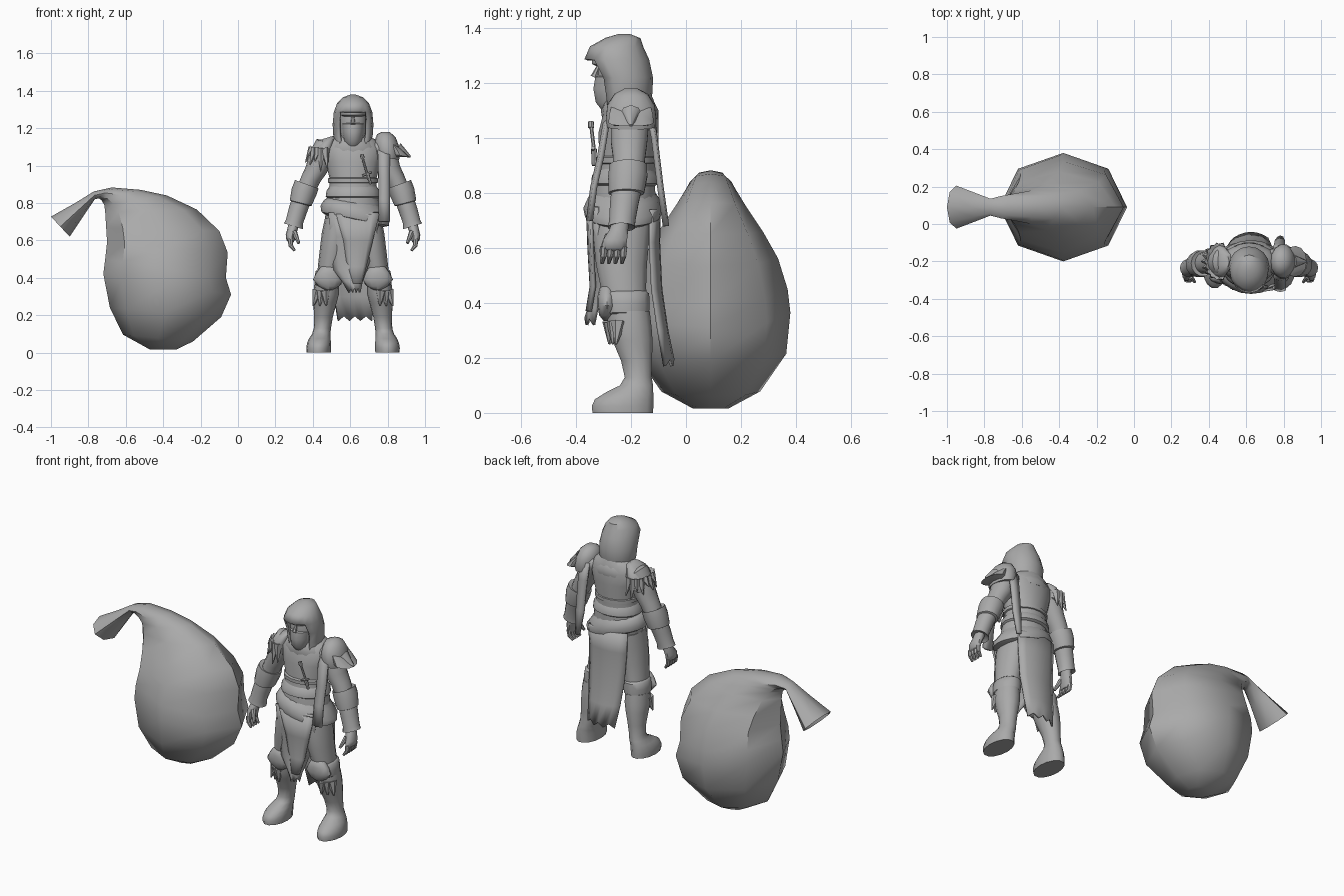
import bpy, bmesh, math
from mathutils import Vector

CX, SY = 0.615, 0.09          # figure centre line in x, sack centre line in y
grey = bpy.data.materials.new("plain_grey")
grey.diffuse_color = (0.4, 0.4, 0.4, 1)


def finish(name, bm, thick=0):
    bmesh.ops.remove_doubles(bm, verts=bm.verts, dist=1e-5)
    bmesh.ops.recalc_face_normals(bm, faces=bm.faces)
    me = bpy.data.meshes.new(name)
    bm.to_mesh(me)
    bm.free()
    me.materials.append(grey)
    ob = bpy.data.objects.new(name, me)
    bpy.context.collection.objects.link(ob)
    if thick:
        m = ob.modifiers.new("thickness", 'SOLIDIFY')
        m.thickness, m.offset = thick, 0
    return ob


def loft(name, rings, n=14, ox=CX, s=1, cut=None, thick=0, caps=True):
    """Skin elliptical rings (x, y, z, rx, ry, tilt); s=-1 mirrors in x."""
    bm = bmesh.new()
    loops = []
    for r in rings:
        x, y, z, rx, ry = r[:5]
        t = r[5] if len(r) > 5 else 0
        loop = []
        for i in range(n):
            a = 2 * math.pi * i / n
            d = rx * math.cos(a)
            loop.append(bm.verts.new((ox + s * (x + d * math.cos(t)),
                                      y + ry * math.sin(a), z + d * math.sin(t))))
        loops.append(loop)
    for a, b in zip(loops, loops[1:]):
        for i in range(n):
            j = (i + 1) % n
            bm.faces.new((a[i], a[j], b[j], b[i]))
    if caps:
        bm.faces.new(loops[0])
        bm.faces.new(loops[-1])
    if cut:
        bmesh.ops.delete(bm, geom=[f for f in bm.faces if cut(f.calc_center_median())],
                         context='FACES')
    return finish(name, bm, thick)


def panel(name, rows, cols=6, bow=0.0, rag=0.0, thick=0.012):
    """Hanging cloth from rows (x_left, x_right, y, z), bowed in y, ragged hem."""
    bm = bmesh.new()
    grid = []
    for k, (xl, xr, y, z) in enumerate(rows):
        line = []
        for i in range(cols + 1):
            u = i / cols
            dz = rag * (i % 2) if k == len(rows) - 1 else 0
            line.append(bm.verts.new((CX + xl + (xr - xl) * u,
                                      y + bow * (2 * u - 1) ** 2, z + dz)))
        grid.append(line)
    for a, b in zip(grid, grid[1:]):
        for i in range(cols):
            bm.faces.new((a[i], a[i + 1], b[i + 1], b[i]))
    return finish(name, bm, thick)


def spike(name, a, b, r1, r2=0.002, n=7):
    """Tapered rod between two points, given relative to the figure centre."""
    a, b = Vector(a), Vector(b)
    bm = bmesh.new()
    bmesh.ops.create_cone(bm, cap_ends=True, segments=n, radius1=r1, radius2=r2,
                          depth=(b - a).length)
    rot = (b - a).to_track_quat('Z', 'Y')
    for v in bm.verts:
        v.co = rot @ v.co + (a + b) / 2 + Vector((CX, 0, 0))
    return finish(name, bm)


# Sack: each ring spans a left and a right outline point, with a half width in y
outline = [(-.47, .016, -.33, .016, .065), (-.615, .096, -.24, .06, .18),
           (-.685, .24, -.09, .19, .275), (-.72, .42, -.037, .31, .29),
           (-.71, .50, -.065, .40, .28), (-.70, .59, -.055, .535, .245),
           (-.705, .67, -.10, .65, .19), (-.71, .75, -.22, .765, .125),
           (-.715, .79, -.38, .84, .09), (-.73, .815, -.52, .87, .075),
           (-.745, .825, -.675, .883, .06), (-.765, .82, -.77, .862, .045),
           (-.82, .74, -.87, .80, .075), (-.90, .62, -1.0, .727, .115),
           (-.87, .69, -.92, .745, .07)]
loft("sack", [((a + c) / 2, SY, (b + d) / 2, math.hypot(c - a, d - b) / 2, w,
               math.atan2(d - b, c - a)) for a, b, c, d, w in outline], n=8, ox=0)

# Torso, waist bands and slanted sash
loft("torso", [(0, -.225, .62, .12, .10), (0, -.225, .70, .15, .115), (0, -.225, .80, .145, .115),
               (0, -.22, .86, .128, .108), (0, -.215, .93, .125, .103), (0, -.212, 1.02, .148, .108),
               (0, -.205, 1.09, .16, .098), (0, -.20, 1.135, .125, .085),
               (0, -.20, 1.17, .07, .07)], 18)
loft("waist_belt", [(0, -.218, .905, .125, .10), (0, -.218, .91, .134, .112),
                    (0, -.218, .93, .134, .112), (0, -.218, .935, .125, .10)], 18)
loft("waist_fold", [(0, -.22, .82, .13, .10), (0, -.222, .835, .146, .125),
                    (0, -.222, .865, .142, .122), (0, -.22, .89, .125, .10)], 18)
loft("sash", [(.01, -.23, .70, .15, .11, -.2), (.012, -.23, .715, .185, .138, -.2),
              (.01, -.23, .745, .188, .144, -.21), (0, -.228, .785, .16, .128, -.18),
              (0, -.225, .81, .14, .105, -.12)], 20)

# Cloth panels and the shoulder strap
panel("front_cloth", [(-.13, .145, -.352, .75), (-.12, .125, -.347, .62), (-.115, .10, -.334, .52),
                      (-.10, .07, -.34, .44), (-.055, .048, -.353, .38),
                      (-.02, .035, -.364, .32)], bow=.03, rag=.025)
panel("front_cloth_overlay", [(-.09, .14, -.358, .74), (-.05, .105, -.353, .6),
                              (-.03, .07, -.345, .46), (-.01, .045, -.36, .37)], bow=.012)
panel("back_cloth", [(-.13, .13, -.098, .74), (-.125, .125, -.10, .62), (-.115, .12, -.092, .45),
                     (-.10, .11, -.07, .30), (-.08, .10, -.048, .17)], bow=-.03, rag=.025)
panel("front_strap", [(.13, .19, -.25, 1.10), (.135, .195, -.295, 1.05), (.138, .196, -.315, .93),
                      (.138, .196, -.34, .82), (.138, .196, -.355, .70)], cols=2, bow=.008, thick=.018)
panel("back_strap", [(.13, .185, -.13, 1.10), (.135, .19, -.112, 1.0), (.14, .19, -.09, .82),
                     (.155, .18, -.07, .68)], cols=2, bow=-.006, thick=.018)

# Hood with a face opening, head, mask and eye band
loft("hood", [(0, -.22, 1.09, .10, .085), (0, -.222, 1.125, .09, .087), (0, -.222, 1.165, .10, .094),
              (0, -.226, 1.22, .103, .10), (0, -.252, 1.285, .097, .112), (0, -.253, 1.33, .08, .092),
              (0, -.23, 1.36, .05, .06), (0, -.225, 1.373, .015, .02)], 16,
     cut=lambda c: c.z < 1.275 and abs(c.x - CX) < .06 and c.y < -.25, thick=.012)
loft("head", [(0, -.24, 1.10, .05, .05), (0, -.24, 1.18, .072, .08), (0, -.24, 1.25, .075, .082),
              (0, -.24, 1.31, .06, .07)], 14)
loft("face_mask", [(0, -.265, 1.105, .035, .045), (0, -.265, 1.13, .05, .065),
                   (0, -.265, 1.18, .058, .074), (0, -.262, 1.222, .064, .07),
                   (0, -.26, 1.23, .055, .055)], 14)
loft("brow", [(0, -.25, 1.262, .06, .078), (0, -.25, 1.27, .068, .094),
              (0, -.25, 1.29, .068, .095), (0, -.25, 1.30, .055, .07)], 14)
spike("nose", (0, -.318, 1.262), (0, -.335, 1.222), .007, .013)
loft("collar", [(0, -.205, 1.07, .14, .10), (0, -.205, 1.10, .135, .105),
                (0, -.21, 1.14, .10, .09), (0, -.215, 1.16, .075, .07)], 16)

# Chest dagger
spike("dagger_grip", (.05, -.345, 1.045), (.075, -.335, .96), .007, .007)
spike("dagger_guard", (.05, -.338, .945), (.10, -.338, .965), .007, .007)
spike("dagger_blade", (.075, -.335, .96), (.095, -.335, .90), .011, .008)
spike("dagger_pommel", (.046, -.346, 1.06), (.052, -.345, 1.038), .011, .011)

for s, side in ((-1, "right"), (1, "left")):
    # Arms: sleeve, two-part bracer, hand
    loft(side + "_sleeve", [(.10, -.20, 1.09, .055, .06, 1.0), (.145, -.20, 1.095, .068, .072, .75),
                            (.175, -.205, 1.04, .066, .07, .45), (.195, -.207, .98, .059, .067, .3),
                            (.225, -.207, .93, .052, .06, .4), (.255, -.21, .86, .05, .055, .3)], s=s)
    loft(side + "_upper_bracer", [(.248, -.21, .895, .052, .055, .35), (.247, -.21, .90, .067, .07, .35),
                                  (.262, -.212, .86, .068, .073, .3), (.28, -.217, .80, .06, .066, .25),
                                  (.282, -.218, .795, .045, .05, .25)], s=s)
    loft(side + "_lower_bracer", [(.278, -.217, .81, .051, .056, .25), (.295, -.225, .76, .05, .053, .25),
                                  (.313, -.232, .70, .047, .049, .2), (.318, -.235, .675, .054, .05, .3),
                                  (.315, -.235, .685, .03, .03, .2)], s=s)
    loft(side + "_hand", [(.315, -.237, .70, .027, .032, .15), (.322, -.245, .665, .028, .036, .1),
                          (.333, -.258, .63, .027, .046), (.334, -.262, .60, .022, .046),
                          (.33, -.262, .588, .012, .035)], 10, s=s)
    for i in range(4):
        y = -.298 + i * .024
        spike(side + "_finger", (s * .336, y, .605), (s * .332, y - .003, .568), .014, .012)
        spike(side + "_fingertip", (s * .333, y - .003, .572), (s * .312, y - .008, .545), .012, .007)
    spike(side + "_thumb", (s * .315, -.28, .645), (s * .29, -.31, .585), .016, .008)

    # Legs: trouser, cuff, knee guard, boot
    loft(side + "_trouser", [(.075, -.23, .72, .075, .11), (.09, -.235, .64, .077, .105),
                             (.105, -.235, .54, .074, .095), (.122, -.228, .46, .066, .085),
                             (.135, -.22, .38, .06, .08), (.14, -.21, .32, .055, .07)], s=s)
    loft(side + "_knee_cuff", [(.135, -.22, .355, .06, .075), (.135, -.22, .365, .072, .088),
                               (.133, -.222, .40, .074, .092), (.13, -.222, .435, .07, .09),
                               (.13, -.222, .445, .058, .075)], s=s)
    loft(side + "_knee_guard", [(.13, -.285, .335, .02, .015), (.13, -.288, .355, .055, .028),
                                (.132, -.288, .39, .082, .035), (.132, -.288, .425, .065, .034),
                                (.13, -.288, .455, .045, .026), (.13, -.28, .47, .02, .012)], 12, s=s)
    loft(side + "_boot", [(.14, -.21, .37, .066, .08), (.145, -.205, .31, .069, .082),
                          (.15, -.195, .265, .062, .075), (.158, -.18, .19, .05, .058),
                          (.164, -.174, .13, .046, .05), (.17, -.18, .10, .049, .062),
                          (.178, -.205, .075, .058, .088), (.182, -.225, .05, .064, .109),
                          (.184, -.231, .025, .066, .115), (.184, -.23, 0, .065, .113)], s=s)
    for i in range(3):
        spike(side + "_boot_flap", (s * (.19 - .02 * i), -.245 - .015 * i, .33),
              (s * (.213 - .035 * i), -.255 - .012 * i, .25), .03, .004)

# Plated shoulder guard on one side
loft("shoulder_cap", [(.185, -.20, 1.04, .062, .088, -.15), (.183, -.20, 1.07, .07, .094, -.2),
                      (.18, -.20, 1.12, .066, .088, -.2), (.178, -.20, 1.16, .05, .062, -.15),
                      (.175, -.20, 1.18, .02, .025)], 14)
loft("shoulder_plate", [(.21, -.20, 1.12, .06, .07, -.6), (.235, -.20, 1.085, .068, .08, -.5),
                        (.25, -.20, 1.055, .06, .082, -.2), (.245, -.20, 1.045, .04, .06)], 12)
spike("shoulder_point", (.235, -.20, 1.085), (.308, -.20, 1.047), .04, .004, 8)

# Ragged fur over the other shoulder
loft("fur_mantle", [(-.17, -.20, 1.03, .07, .085, .5), (-.165, -.20, 1.075, .078, .092, .5),
                    (-.15, -.20, 1.12, .065, .075, .45), (-.135, -.20, 1.15, .03, .04, .3)], 12)
for i in range(11):
    a = math.radians(-100 + 20 * i)
    c, d = math.cos(a), math.sin(a)
    drop = .10 if i % 2 else .065
    spike("fur_tuft", (-.16 - .055 * c, -.20 + .075 * d, 1.09),
          (-.155 - .10 * c, -.20 + .10 * d, 1.06 - drop + .055 * c), .026, .002, 5)

bpy.ops.object.select_all(action='SELECT')
bpy.context.view_layer.objects.active = bpy.context.selected_objects[0]
bpy.ops.object.shade_smooth_by_angle(angle=math.radians(45))
